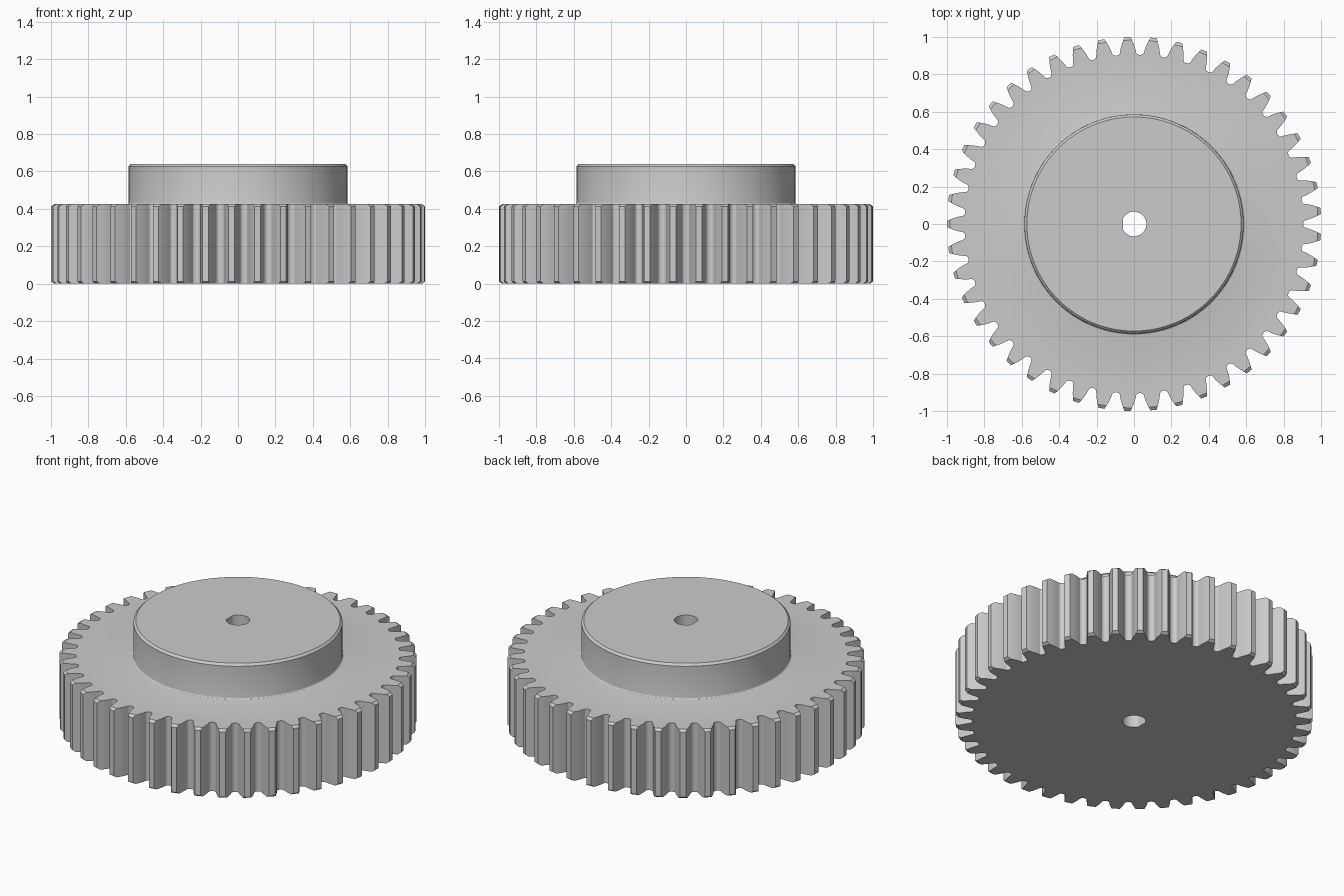
import bpy
import bmesh
from math import acos, cos, pi, radians, sin, sqrt, tan

cube = bpy.data.objects.get("Cube")
if cube:
    bpy.data.objects.remove(cube, do_unlink=True)

# Main dimensions
TEETH = 45
TIP, ROOT, FILLET = 1.0, 0.904, 0.016
PITCH = TIP * TEETH / (TEETH + 2)
BASE = PITCH * cos(radians(20))
GEAR_TOP, HUB_TOP = 0.425, 0.64
TIP_CUT, TIP_CUT_HEIGHT = 0.983, 0.012
HUB_R, HUB_EDGE = 0.585, 0.013
BORE_R, BORE_FLAT = 0.066, 0.058


def involute(angle):
    return tan(angle) - angle


def half_tooth(r):
    """Half of the angle a tooth spans at radius r."""
    return pi / (2 * TEETH) + involute(radians(20)) - involute(acos(BASE / r))


def gear_outline(chamfered):
    """Outline of all teeth, with the tips pulled in where chamfered."""
    tip = TIP_CUT if chamfered else TIP
    foot = ROOT + FILLET
    step = pi / TEETH
    gap = step - half_tooth(foot)
    side = []
    for i in range(5):
        a = pi / 2 * (1 - i / 4)
        side.append((step - gap * cos(a), ROOT + FILLET * (1 - sin(a))))
    side += [(half_tooth(r), r) for r in (0.94, 0.96, TIP_CUT, tip)]
    tooth = [(-a, r) for a, r in side] + [(a, r) for a, r in reversed(side[1:])]
    return [(r * cos(a + pi + 2 * step * k), r * sin(a + pi + 2 * step * k))
            for k in range(TEETH) for a, r in tooth]


def circle(r, n=128):
    return [(r * cos(2 * pi * i / n), r * sin(2 * pi * i / n)) for i in range(n)]


def d_shape(n=48):
    end = pi - acos(BORE_FLAT / BORE_R)
    return [(BORE_R * cos(end * (2 * i / n - 1)), BORE_R * sin(end * (2 * i / n - 1)))
            for i in range(n + 1)]


bm = bmesh.new()
cache = {}


def ring(points, z):
    """Vertices of a closed loop, shared where they coincide."""
    loop = []
    for x, y in points:
        key = (round(x, 5), round(y, 5), round(z, 5))
        if key not in cache:
            cache[key] = bm.verts.new((x, y, z))
        loop.append(cache[key])
    return loop


def wall(*loops):
    """Side faces between successive loops."""
    for low, high in zip(loops, loops[1:]):
        for i in range(len(low)):
            j = (i + 1) % len(low)
            corners = list(dict.fromkeys((low[i], low[j], high[j], high[i])))
            if len(corners) > 2:
                bm.faces.new(corners)


def cap(*loops):
    """Flat ring-shaped face between an outer and an inner loop."""
    edges = set()
    for loop in loops:
        for a, b in zip(loop, loop[1:] + loop[:1]):
            if a != b:
                edges.add(bm.edges.get((a, b)))
    bmesh.ops.triangle_fill(bm, edges=list(edges), use_beauty=True)


# Toothed rim with chamfered tips
cut, full = gear_outline(True), gear_outline(False)
gear_low, gear_high = ring(cut, 0), ring(cut, GEAR_TOP)
wall(gear_low, ring(full, TIP_CUT_HEIGHT),
     ring(full, GEAR_TOP - TIP_CUT_HEIGHT), gear_high)

# Raised hub with a small fillet at its foot and a chamfered top edge
foot = 0.01
hub_loops = []
for i in range(4):
    a = pi / 2 * i / 3
    hub_loops.append(ring(circle(HUB_R + foot * (1 - sin(a))),
                          GEAR_TOP + foot * (1 - cos(a))))
hub_loops.append(ring(circle(HUB_R), HUB_TOP - HUB_EDGE))
hub_loops.append(ring(circle(HUB_R - HUB_EDGE), HUB_TOP))
wall(*hub_loops)

# D-shaped shaft bore
bore_low, bore_high = ring(d_shape(), 0), ring(d_shape(), HUB_TOP)
wall(bore_low, bore_high)

# Flat faces: underside, shoulder and hub top
cap(gear_low, bore_low)
cap(gear_high, hub_loops[0])
cap(hub_loops[-1], bore_high)
bmesh.ops.recalc_face_normals(bm, faces=bm.faces[:])

mesh = bpy.data.meshes.new("spur_gear")
bm.to_mesh(mesh)
bm.free()
gear = bpy.data.objects.new("spur_gear", mesh)
bpy.context.collection.objects.link(gear)

# Plain grey material
grey = bpy.data.materials.new("plain grey")
grey.use_nodes = True
colour = (0.6, 0.6, 0.6, 1)
grey.diffuse_color = colour
grey.node_tree.nodes["Principled BSDF"].inputs["Base Color"].default_value = colour
mesh.materials.append(grey)

bpy.ops.object.select_all(action="DESELECT")
gear.select_set(True)
bpy.context.view_layer.objects.active = gear
bpy.ops.object.shade_smooth_by_angle(angle=radians(25))
